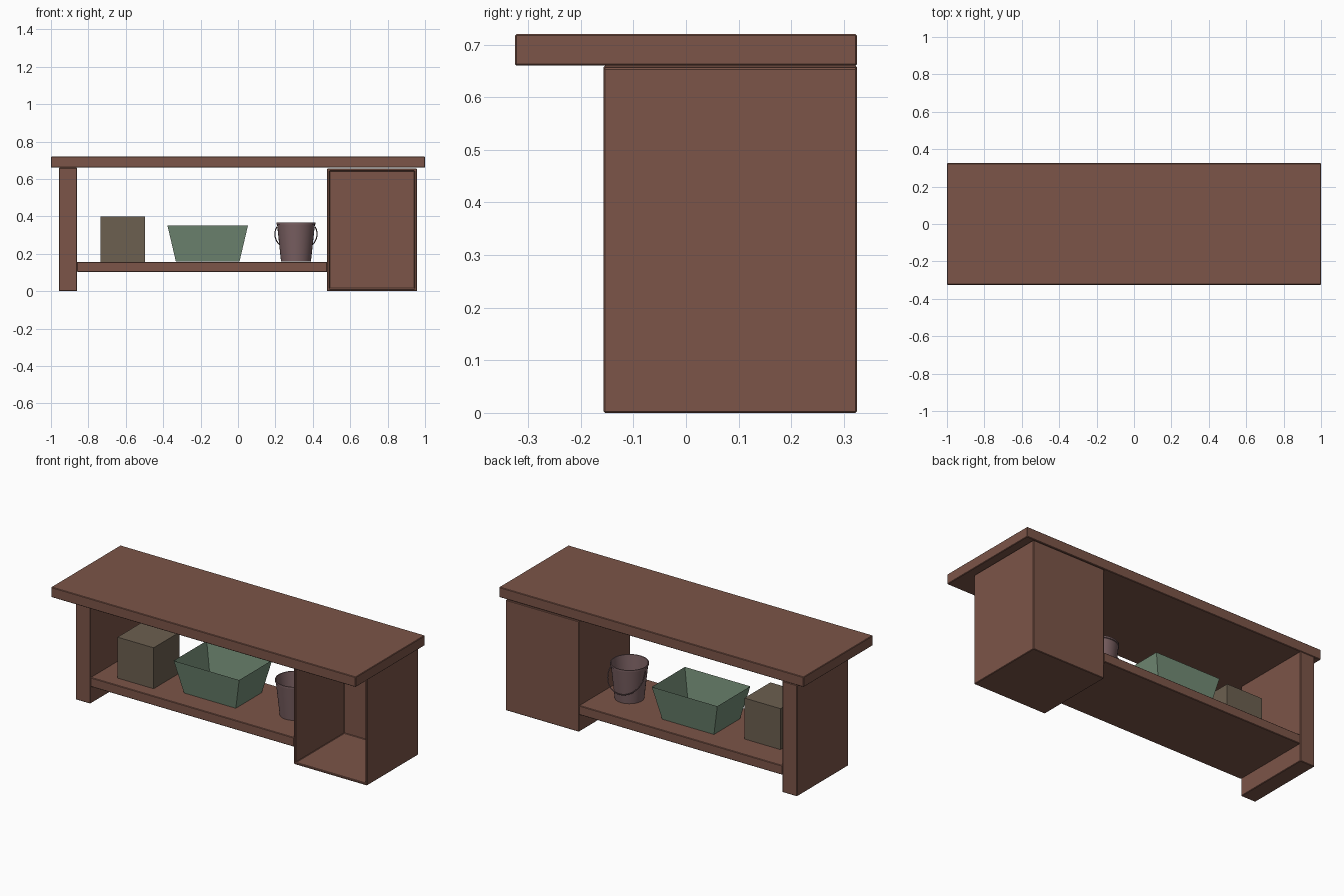
import bpy, bmesh
from math import cos, sin, radians, pi

if "Cube" in bpy.data.objects:
    bpy.data.objects.remove(bpy.data.objects["Cube"])


def material(name, rgb):
    m = bpy.data.materials.new(name)
    m.diffuse_color = (*rgb, 1)
    m.use_nodes = True
    m.node_tree.nodes["Principled BSDF"].inputs["Base Color"].default_value = m.diffuse_color
    return m


WOOD = material("brown_wood", (0.20, 0.09, 0.065))
TAN = material("tan_box", (0.15, 0.115, 0.08))
GREEN = material("green_tub", (0.17, 0.26, 0.18))
MAUVE = material("mauve_metal", (0.20, 0.12, 0.125))


def new_object(name, bm, mat):
    mesh = bpy.data.meshes.new(name)
    bmesh.ops.recalc_face_normals(bm, faces=bm.faces)
    bm.to_mesh(mesh)
    bm.free()
    obj = bpy.data.objects.new(name, mesh)
    bpy.context.collection.objects.link(obj)
    mesh.materials.append(mat)
    return obj


def box_mesh(x, y, z):
    bm = bmesh.new()
    bmesh.ops.create_cube(bm, size=1)
    for v in bm.verts:
        v.co = [(a + b) / 2 + c * (b - a) for (a, b), c in zip((x, y, z), v.co)]
    return bm


def bevel(obj, width=0.003):
    mod = obj.modifiers.new("edge_bevel", 'BEVEL')
    mod.width = width
    mod.segments = 1
    return obj


def board(name, x, y, z, mat=WOOD):
    return bevel(new_object(name, box_mesh(x, y, z), mat))


# Wooden boards
DEPTH = (-0.157, 0.325)
board("table_top", (-1, 1), (-0.325, 0.325), (0.66, 0.72))
board("left_leg_panel", (-0.957, -0.86), DEPTH, (0.0, 0.66))
board("shelf", (-0.86, 0.476), DEPTH, (0.102, 0.157))

# Open-fronted cabinet: inset the front face, then push it inwards
bm = box_mesh((0.476, 0.957), DEPTH, (0.0, 0.656))
bm.normal_update()
front = min(bm.faces, key=lambda f: f.calc_center_median().y)
bmesh.ops.inset_region(bm, faces=[front], thickness=0.018)
inner = bmesh.ops.extrude_discrete_faces(bm, faces=[front])["faces"][0]
for v in inner.verts:
    v.co.y += 0.455
bevel(new_object("cabinet", bm, WOOD))

# Storage box on the shelf
new_object("storage_box", box_mesh((-0.735, -0.498), (-0.08, 0.163), (0.157, 0.40)), TAN)

# Flared open tub
bm = box_mesh((-0.377, 0.053), (-0.065, 0.245), (0.158, 0.35))
for v in bm.verts:
    if v.co.z < 0.2:
        v.co.x += 0.045 if v.co.x < -0.16 else -0.045
        v.co.y += 0.033 if v.co.y < 0.09 else -0.033
lid = max(bm.faces, key=lambda f: f.calc_center_median().z)
bmesh.ops.delete(bm, geom=[lid], context='FACES_ONLY')
new_object("tub", bm, GREEN)

# Bucket: revolved open shell
BX, BY = 0.31, 0.087
SIDES = 32
bm = bmesh.new()
rings = []
for r, z in [(0.080, 0.158), (0.101, 0.355), (0.105, 0.357), (0.105, 0.367),
             (0.100, 0.367), (0.077, 0.163)]:
    rings.append([bm.verts.new((BX + r * cos(2 * pi * i / SIDES),
                                BY + r * sin(2 * pi * i / SIDES), z))
                  for i in range(SIDES)])
for a, b in zip(rings, rings[1:]):
    for i in range(SIDES):
        j = (i + 1) % SIDES
        bm.faces.new((a[i], a[j], b[j], b[i]))
bm.faces.new(rings[0][::-1])
bm.faces.new(rings[-1])
bucket = new_object("bucket", bm, MAUVE)
bpy.context.view_layer.objects.active = bucket
bucket.select_set(True)
bpy.ops.object.shade_smooth_by_angle(angle=radians(30))

# Wire handle hanging down behind the bucket
curve = bpy.data.curves.new("bucket_handle", 'CURVE')
curve.dimensions = '3D'
curve.bevel_depth = 0.003
curve.bevel_resolution = 1
curve.use_fill_caps = True
spline = curve.splines.new('POLY')
N = 25
spline.points.add(N - 1)
for i, p in enumerate(spline.points):
    t = radians(-25 + 230 * i / (N - 1))
    drop = 0.113 * sin(t)
    p.co = (BX + 0.113 * cos(t), BY + 0.03 + 0.6 * drop, 0.305 - 0.8 * drop, 1)
handle = bpy.data.objects.new("bucket_handle", curve)
curve.materials.append(MAUVE)
bpy.context.collection.objects.link(handle)
